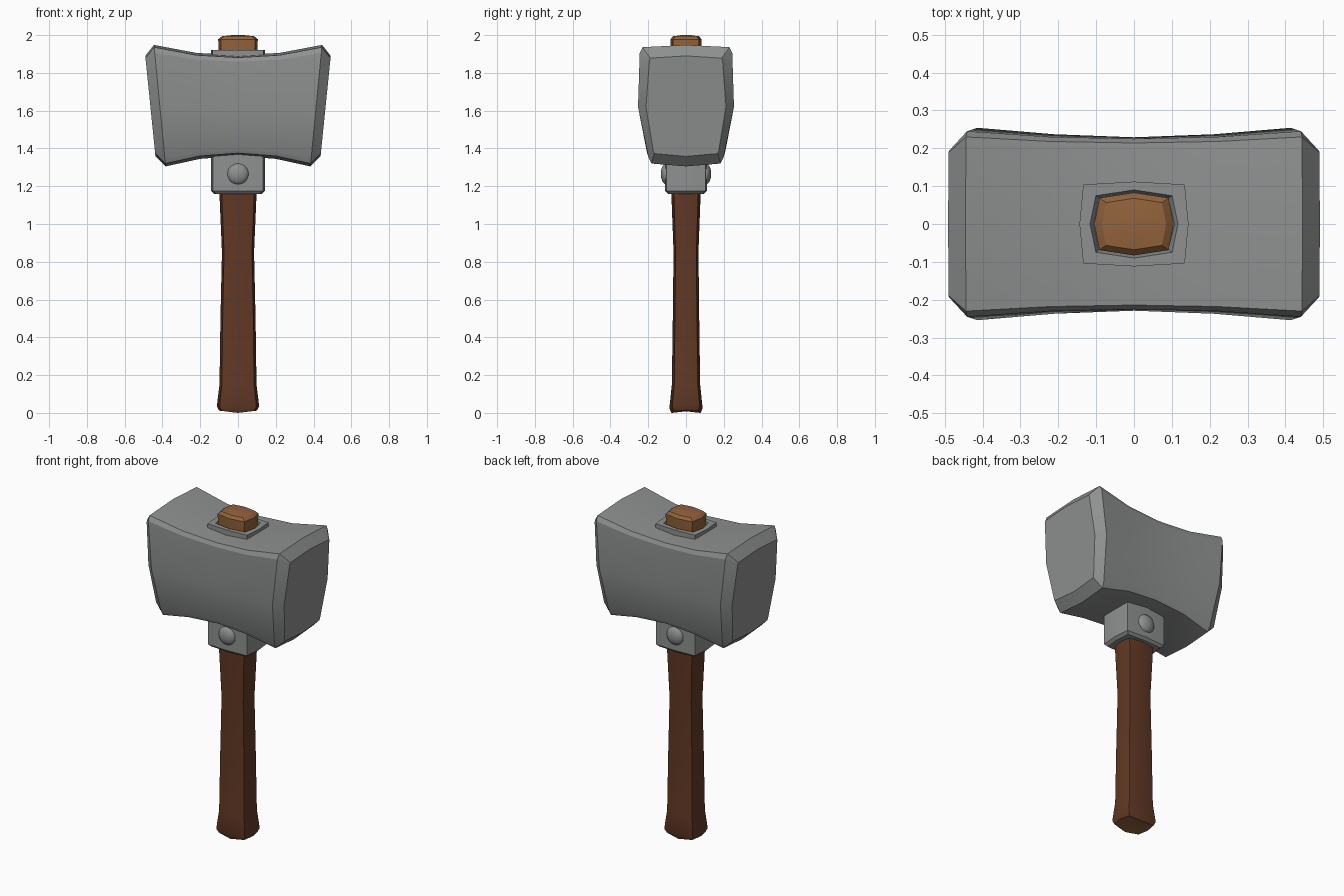
import bpy, bmesh, math
from mathutils import Vector

if "Cube" in bpy.data.objects:
    bpy.data.objects.remove(bpy.data.objects["Cube"])


def material(name, rgb):
    m = bpy.data.materials.new(name)
    m.diffuse_color = (*rgb, 1)
    m.use_nodes = True
    m.node_tree.nodes["Principled BSDF"].inputs["Base Color"].default_value = m.diffuse_color
    return m


STEEL = material("grey steel", (0.27, 0.285, 0.275))
DARK = material("dark brown wood", (0.12, 0.04, 0.018))
LIGHT = material("light brown wood", (0.29, 0.125, 0.045))


def loft(name, rings, mats, caps=True, angle=30):
    """Skin a list of equal-length point rings, then shade by angle."""
    bm = bmesh.new()
    vs = [[bm.verts.new(p) for p in r] for r in rings]
    n = len(vs[0])
    for a, b in zip(vs, vs[1:]):
        for i in range(n):
            j = (i + 1) % n
            bm.faces.new((a[i], a[j], b[j], b[i]))
    if caps:
        for r in (vs[0], vs[-1]):
            c = sum((v.co for v in r), Vector()) / n
            cv = bm.verts.new(c)
            for i in range(n):
                bm.faces.new((r[i], r[(i + 1) % n], cv))
    bmesh.ops.recalc_face_normals(bm, faces=bm.faces)
    me = bpy.data.meshes.new(name)
    bm.to_mesh(me)
    bm.free()
    for m in mats:
        me.materials.append(m)
    ob = bpy.data.objects.new(name, me)
    bpy.context.collection.objects.link(ob)
    bpy.ops.object.select_all(action='DESELECT')
    ob.select_set(True)
    bpy.context.view_layer.objects.active = ob
    bpy.ops.object.shade_smooth_by_angle(angle=math.radians(angle))
    return ob


def octagon(hx, hy, z, sag=0.0, kx=0.87, ky=0.83):
    """Flattened eight-sided section; sag lowers the middle."""
    return [(hx * x, hy * y, z - sag * (1 - abs(x)))
            for x, y in ((1, 0), (kx, ky), (0, 1), (-kx, ky),
                         (-1, 0), (-kx, -ky), (0, -1), (kx, -ky))]


# --- head: sections across x, leaning inwards towards the bottom
def head_ring(s, xt, xb, top, bot, yt, ym, yb, ch):
    half = [(0, top), (yt - ch * 0.5, top - 0.012), (yt, top - 0.012 - ch), (ym, 1.62),
            (yb, bot + 0.015 + ch), (yb - ch * 0.5, bot + 0.015), (0, bot)]
    ring = half + [(-y, z) for y, z in half[-2:0:-1]]
    return [(s * (xb + (xt - xb) * (z - bot) / (top - bot)), y, z) for y, z in ring]


END = (0.491, 0.437, 1.89, 1.358, 0.193, 0.212, 0.172, 0.008)
RIM = (0.445, 0.383, 1.948, 1.305, 0.245, 0.254, 0.198, 0.03)
MID = (0.222, 0.2, 1.906, 1.345, 0.23, 0.237, 0.208, 0.024)
CEN = (0, 0, 1.893, 1.36, 0.225, 0.229, 0.208, 0.022)
loft("hammer_head", [head_ring(-1, *p) for p in (END, RIM, MID)] + [head_ring(1, *CEN)]
     + [head_ring(1, *p) for p in (MID, RIM, END)], [STEEL], angle=25)

# --- raised collar around the eye on top
COL = dict(kx=0.93, ky=0.93)
loft("top_collar", [octagon(0.144, 0.112, 1.86, **COL), octagon(0.144, 0.112, 1.92, **COL),
                    octagon(0.116, 0.09, 1.92), octagon(0.105, 0.082, 1.895)],
     [STEEL], caps=False)

# --- socket under the head
loft("socket", [octagon(0.126, 0.096, 1.16, **COL), octagon(0.143, 0.11, 1.175, **COL),
                octagon(0.143, 0.11, 1.42, **COL)], [STEEL])

# --- domed rivets, front and back
for side, label in ((-1, "front"), (1, "back")):
    bpy.ops.mesh.primitive_uv_sphere_add(segments=20, ring_count=12, radius=0.057,
                                         location=(0, side * 0.102, 1.265),
                                         rotation=(math.pi / 2, 0, 0))
    rivet = bpy.context.object
    rivet.name = label + "_rivet"
    rivet.scale = (1, 1, 0.55)
    rivet.data.materials.append(STEEL)
    bpy.ops.object.shade_smooth()

# --- handle: waisted shaft with a flared butt; the butt end is bare wood
shaft = [(0.1, 0.077, 0.012, 0.012), (0.112, 0.088, 0.036, 0.012), (0.098, 0.075, 0.15, 0),
         (0.093, 0.07, 0.5, 0), (0.085, 0.066, 0.85, 0), (0.1, 0.079, 1.2, 0)]
handle = loft("handle", [octagon(*p) for p in shaft], [DARK, LIGHT], angle=40)
for f in handle.data.polygons:
    if f.center.z < 0.02 and f.normal.z < -0.8:
        f.material_index = 1

# --- handle end showing above the head
loft("handle_top", [octagon(0.1, 0.078, 1.86), octagon(0.105, 0.083, 1.978),
                    octagon(0.085, 0.068, 1.994), octagon(0.03, 0.024, 2.0)],
     [LIGHT], angle=25)
